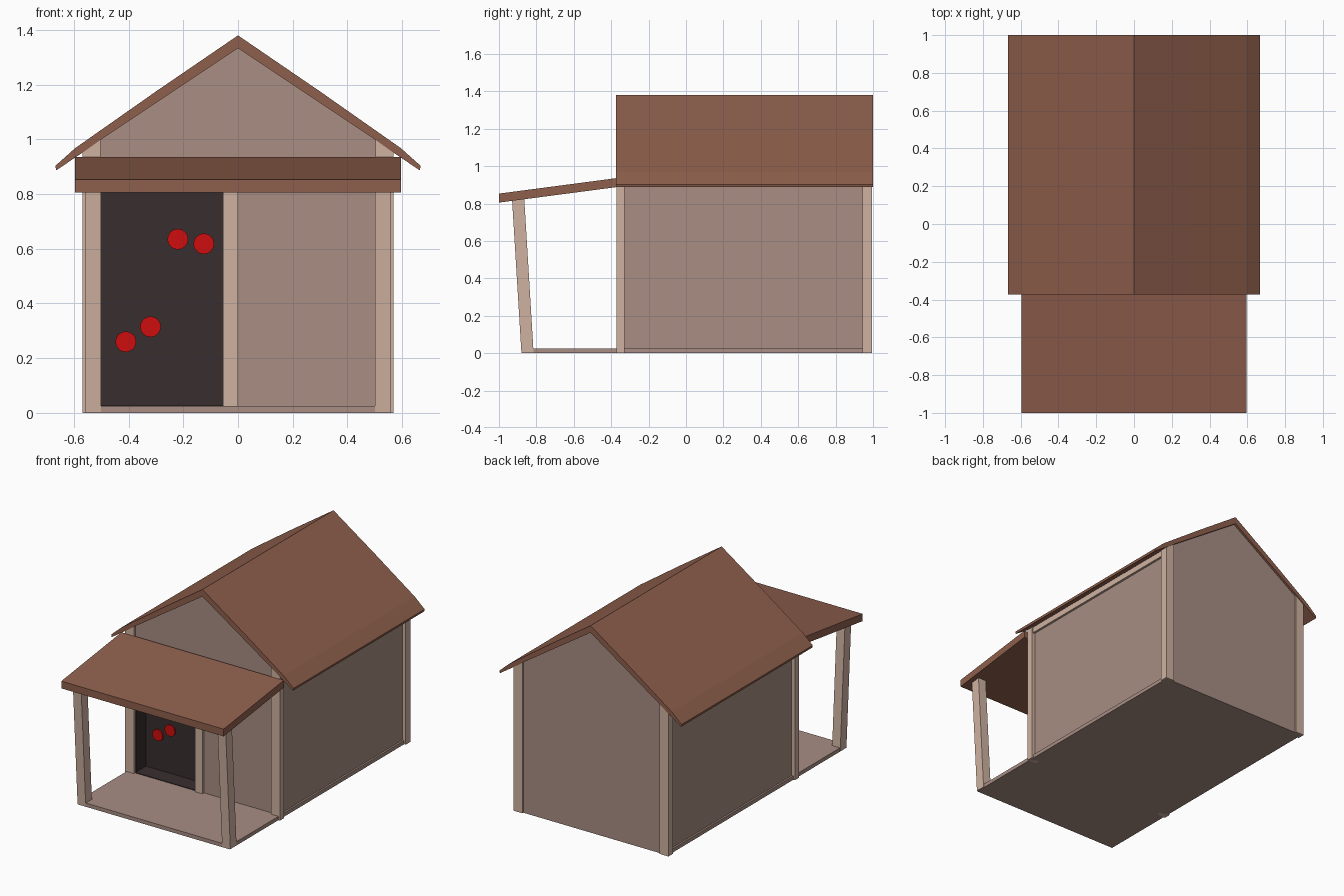
import bpy, bmesh, math
from mathutils import Vector

if "Cube" in bpy.data.objects:
    bpy.data.objects.remove(bpy.data.objects["Cube"])


def material(name, rgb):
    m = bpy.data.materials.new(name)
    m.diffuse_color = (*rgb, 1)
    m.use_nodes = True
    m.node_tree.nodes["Principled BSDF"].inputs["Base Color"].default_value = m.diffuse_color
    return m


WALL = material("dusty wall", (0.392, 0.270, 0.231))
WOOD = material("pale timber", (0.624, 0.445, 0.352))
ROOF = material("brown roof", (0.270, 0.114, 0.072))
DARK = material("dark interior", (0.040, 0.027, 0.028))
RED = material("red spot", (0.62, 0.004, 0.004))


def prism(name, pts, axis, lo, hi, mat):
    """Extrude a profile: axis 'y' takes (x, z) points, axis 'x' takes (y, z)."""
    bm = bmesh.new()
    if axis == 'y':
        vs = [bm.verts.new((a, lo, b)) for a, b in pts]
        step = Vector((0, hi - lo, 0))
    else:
        vs = [bm.verts.new((lo, a, b)) for a, b in pts]
        step = Vector((hi - lo, 0, 0))
    face = bm.faces.new(vs)
    ext = bmesh.ops.extrude_face_region(bm, geom=[face], use_keep_orig=True)
    bmesh.ops.translate(bm, vec=step,
                        verts=[g for g in ext["geom"] if isinstance(g, bmesh.types.BMVert)])
    bmesh.ops.recalc_face_normals(bm, faces=bm.faces)
    me = bpy.data.meshes.new(name)
    bm.to_mesh(me)
    bm.free()
    me.materials.append(mat)
    ob = bpy.data.objects.new(name, me)
    bpy.context.collection.objects.link(ob)
    return ob


def box(name, x, y, z, mat):
    return prism(name, [(x[0], z[0]), (x[1], z[0]), (x[1], z[1]), (x[0], z[1])],
                 'y', y[0], y[1], mat)


def mirrored(half):
    """Complete a right-half outline running from ridge to ridge."""
    return half + [(-x, z) for x, z in reversed(half) if x > 0]


# Floor slab running out under the porch
box("floor", (-0.557, 0.557), (-0.88, 0.985), (0, 0.025), WALL)

# House body behind the doorway recess
body = mirrored([(0, 1.335), (0.545, 0.97), (0.545, 0.01)])
prism("house_body", body, 'y', -0.245, 0.985, WALL)

# Front wall pieces around the doorway
TOP = 0.87
front = (-0.355, -0.245)
prism("front_gable", mirrored([(0, 1.335), (0.545, 0.97), (0.545, TOP)]),
      'y', *front, WALL)
box("front_wall_right", (-0.045, 0.545), front, (0.01, TOP), WALL)
box("front_wall_left", (-0.545, -0.505), front, (0.01, TOP), WALL)

# Dark lining of the doorway
box("doorway_back", (-0.505, -0.045), (-0.25, -0.244), (0.025, TOP), DARK)
box("doorway_left", (-0.506, -0.5), (-0.355, -0.25), (0.025, TOP), DARK)
box("doorway_right", (-0.05, -0.044), (-0.353, -0.25), (0.025, TOP), DARK)
box("doorway_floor", (-0.5, -0.05), (-0.36, -0.25), (0.022, 0.029), DARK)
box("doorway_ceiling", (-0.5, -0.05), (-0.353, -0.25), (TOP - 0.006, TOP + 0.001), DARK)

# Red spots on the dark panel
for i, (cx, cz) in enumerate([(-0.22, 0.635), (-0.125, 0.618),
                              (-0.41, 0.26), (-0.32, 0.315)]):
    ring = [(cx + 0.038 * math.cos(a * math.pi / 8),
             cz + 0.038 * math.sin(a * math.pi / 8)) for a in range(16)]
    prism(f"red_spot_{i + 1}", ring, 'y', -0.258, -0.249, RED)

# Door post
box("door_post", (-0.055, 0), (-0.372, -0.33), (0.02, TOP), WOOD)

# Corner posts, eave beams and leaning porch posts on both sides
for side, s in (("left", -1), ("right", 1)):
    post = [(s * 0.503, 0), (s * 0.568, 0), (s * 0.568, 0.96), (s * 0.503, 1.003)]
    prism(f"front_corner_post_{side}", post, 'y', -0.372, -0.328, WOOD)
    prism(f"back_corner_post_{side}", post, 'y', 0.945, 0.995, WOOD)
    xs = sorted((s * 0.535, s * 0.56))
    box(f"eave_beam_{side}", xs, (-0.33, 0.95), (0.915, 0.955), WOOD)
    xs = sorted((s * 0.5, s * 0.56))
    prism(f"porch_post_{side}",
          [(-0.88, 0.003), (-0.815, 0.003), (-0.865, 0.83), (-0.93, 0.822)],
          'x', *xs, WOOD)

# Main roof with flared eaves
half_top = [(0, 1.38), (0.3, 1.175), (0.595, 0.968), (0.668, 0.903)]
half_low = [(0.664, 0.887), (0.56, 0.957), (0.5, 1.0), (0, 1.333)]
outline = half_top + half_low + [(-x, z) for x, z in reversed(half_low[:-1])] \
    + [(-x, z) for x, z in reversed(half_top[1:])]
prism("main_roof", outline, 'y', -0.373, 1.0, ROOF)

# Sloping porch roof
prism("porch_roof", [(-1, 0.805), (-0.37, 0.888), (-0.37, 0.936), (-1, 0.853)],
      'x', -0.595, 0.595, ROOF)
